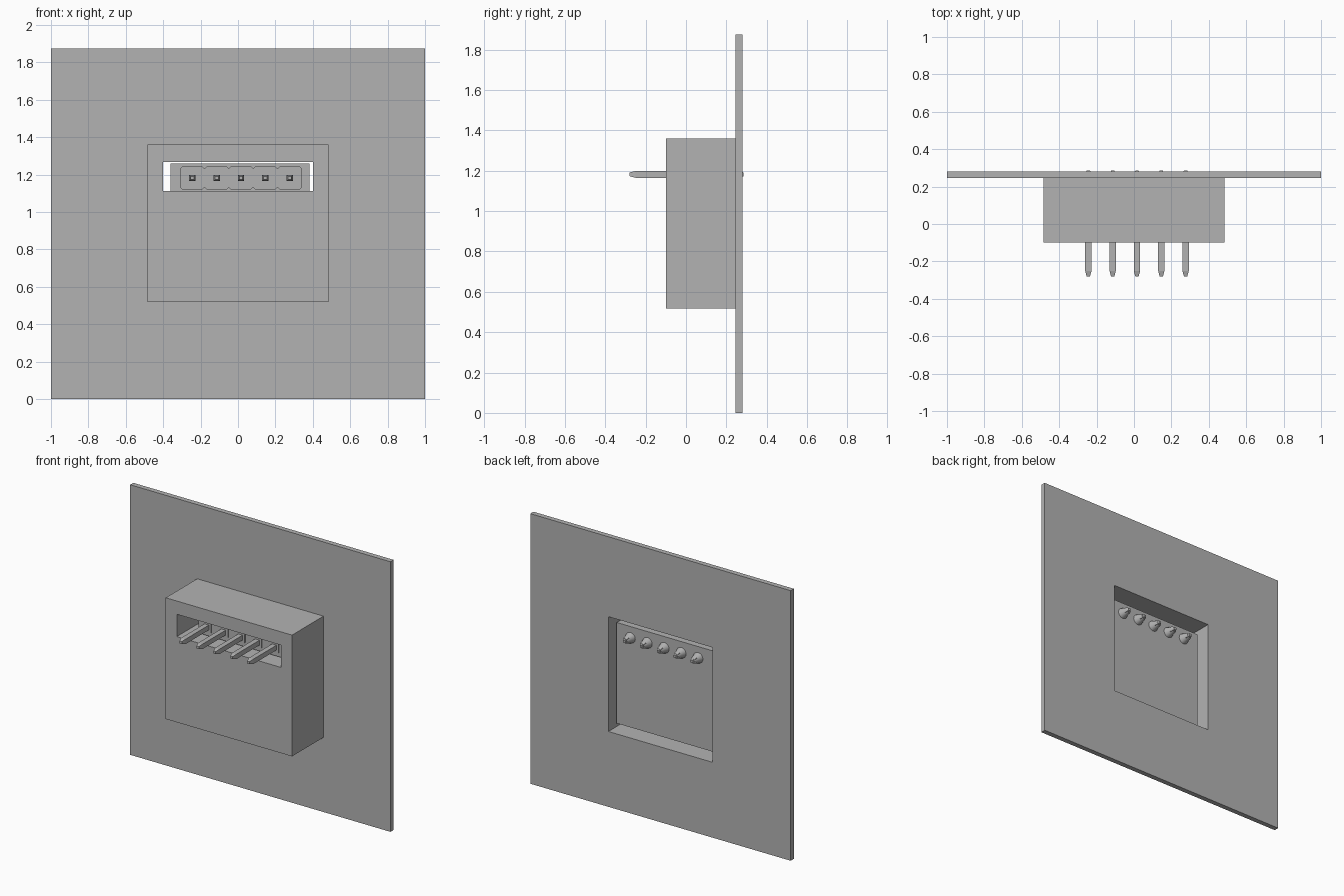
import bpy, bmesh
from math import radians, pi
from mathutils import Matrix

cube = bpy.data.objects.get("Cube")
if cube:
    bpy.data.objects.remove(cube, do_unlink=True)

grey = bpy.data.materials.new("plain_grey")
grey.use_nodes = True
colour = (0.45, 0.45, 0.45, 1)
grey.diffuse_color = colour
grey.node_tree.nodes["Principled BSDF"].inputs["Base Color"].default_value = colour


def finish(name, bm):
    bmesh.ops.recalc_face_normals(bm, faces=bm.faces)
    mesh = bpy.data.meshes.new(name)
    bm.to_mesh(mesh)
    bm.free()
    mesh.materials.append(grey)
    obj = bpy.data.objects.new(name, mesh)
    bpy.context.collection.objects.link(obj)
    return obj


def rect(x0, x1, z0, z1):
    return [(x0, z0), (x1, z0), (x1, z1), (x0, z1)]


def loft(name, sections):
    """Join equal outlines (y, [(x, z), ...]) into a closed solid."""
    bm = bmesh.new()
    rings = [[bm.verts.new((x, y, z)) for x, z in pts] for y, pts in sections]
    n = len(rings[0])
    for a, b in zip(rings, rings[1:]):
        for i in range(n):
            j = (i + 1) % n
            bm.faces.new((a[i], a[j], b[j], b[i]))
    bm.faces.new(rings[0])
    bm.faces.new(rings[-1])
    return finish(name, bm)


def frame(name, outer, hole, y0, y1):
    """Rectangular slab with a rectangular hole through it."""
    bm = bmesh.new()
    rings = [[bm.verts.new((x, y, z)) for x, z in pts]
             for y, pts in ((y0, outer), (y1, outer), (y1, hole), (y0, hole))]
    for k in range(4):
        a, b = rings[k], rings[(k + 1) % 4]
        for i in range(4):
            j = (i + 1) % 4
            bm.faces.new((a[i], a[j], b[j], b[i]))
    return finish(name, bm)


# Panel and hollow housing
housing = rect(-0.485, 0.485, 0.518, 1.36)
cavity = rect(-0.4, 0.4, 0.523, 1.32)
slot = rect(-0.4, 0.4, 1.113, 1.268)
frame("mounting_panel", rect(-1, 1, 0, 1.875), cavity, 0.245, 0.28)
frame("housing_walls", housing, cavity, 0.13, 0.245)
frame("housing_front", housing, slot, -0.1, 0.13)

# Circuit board inside the housing
board = rect(-0.362, 0.382, 0.56, 1.26)
loft("circuit_board", [(0.135, board), (0.215, board)])

# Pin header: one chamfered block, collar, pin and solder cone per position
pitch, zc, half, c = 0.13, 1.182, 0.062, 0.012
for i in range(5):
    x = 0.016 + (i - 2) * pitch
    l, r, b, t = x - pitch / 2, x + pitch / 2, zc - half, zc + half
    block = [(l + c, b), (r - c, b), (r, b + c), (r, t - c),
             (r - c, t), (l + c, t), (l, t - c), (l, b + c)]
    loft(f"header_block_{i + 1}", [(0.01, block), (0.135, block)])

    def square(s):
        return rect(x - s, x + s, zc - s, zc + s)

    loft(f"pin_collar_{i + 1}", [(0.004, square(0.033)), (0.01, square(0.033))])
    loft(f"pin_{i + 1}", [(-0.28, square(0.009)), (-0.25, square(0.017)),
                          (0.265, square(0.017)), (0.285, square(0.009))])

    bm = bmesh.new()
    bmesh.ops.create_cone(bm, cap_ends=True, segments=16,
                          radius1=0.037, radius2=0.016, depth=0.06)
    bm.transform(Matrix.Translation((x, 0.245, zc)) @ Matrix.Rotation(-pi / 2, 4, "X"))
    solder = finish(f"solder_joint_{i + 1}", bm)
    bpy.ops.object.select_all(action="DESELECT")
    solder.select_set(True)
    bpy.context.view_layer.objects.active = solder
    bpy.ops.object.shade_smooth_by_angle(angle=radians(35))
